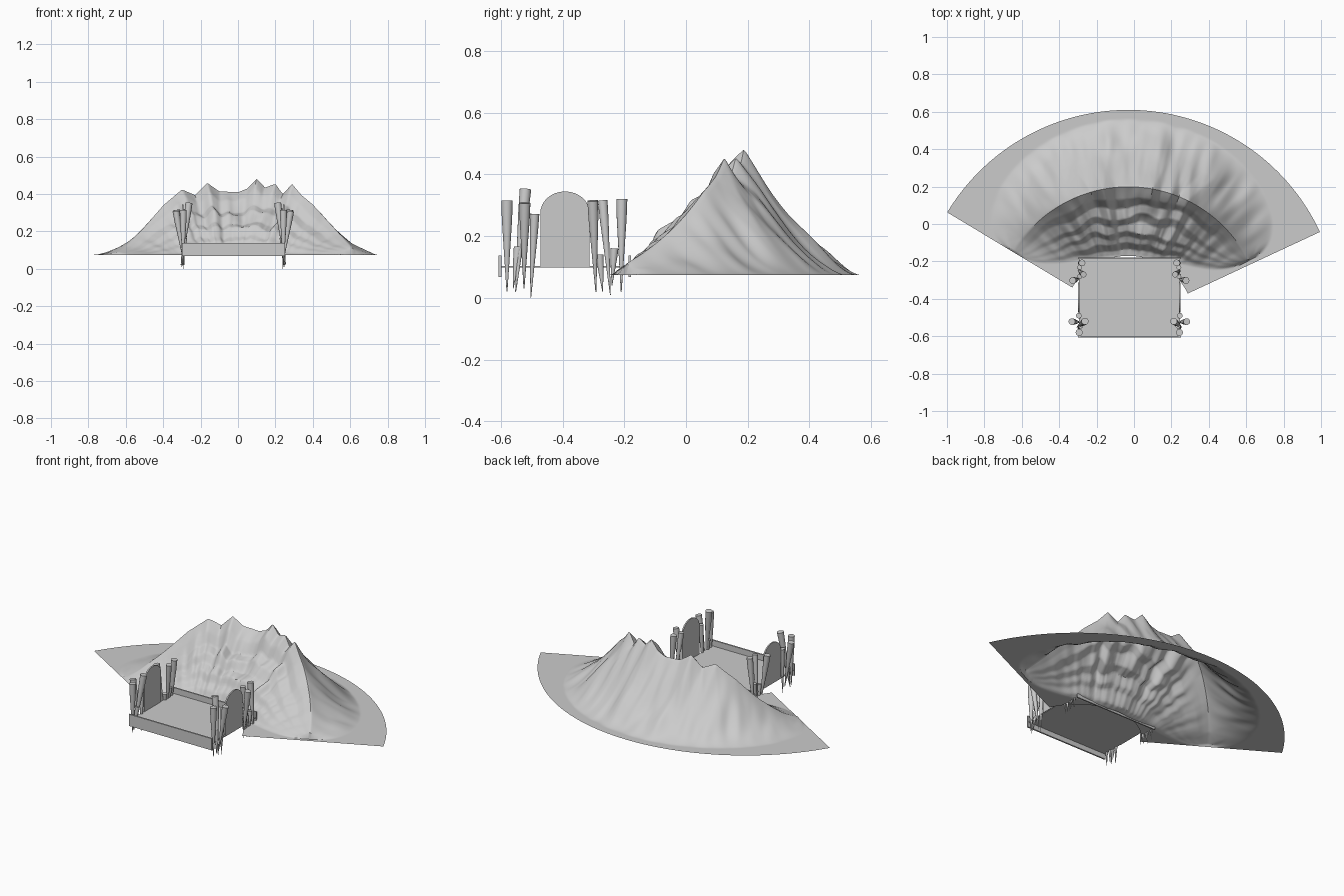
import bpy, bmesh, math
from mathutils import Vector, noise

if "Cube" in bpy.data.objects:
    bpy.data.objects.remove(bpy.data.objects["Cube"])

CX, CY, BASE = -0.03, -0.52, 0.075      # fan centre and ground level
R_IN, R_RIDGE, R_OUT = 0.35, 0.72, 1.13
MID = -0.025                            # mirror plane of the platform


def lerp_table(table, x):
    if x <= table[0][0]:
        return table[0][1]
    for (x0, y0), (x1, y1) in zip(table, table[1:]):
        if x <= x1:
            return y0 + (y1 - y0) * (x - x0) / (x1 - x0)
    return table[-1][1]


def make_object(name, bm, smooth=False):
    bmesh.ops.recalc_face_normals(bm, faces=bm.faces)
    me = bpy.data.meshes.new(name)
    bm.to_mesh(me)
    bm.free()
    ob = bpy.data.objects.new(name, me)
    bpy.context.collection.objects.link(ob)
    if smooth:
        bpy.ops.object.select_all(action='DESELECT')
        ob.select_set(True)
        bpy.context.view_layer.objects.active = ob
        bpy.ops.object.shade_smooth_by_angle(angle=math.radians(40))
    return ob


# Mountain: crest heights along x, and ledged front slope (0 foot, 1 crest)
CREST = [(-.66, .075), (-.6, .12), (-.5, .225), (-.4, .34), (-.3, .425), (-.23, .395),
         (-.165, .46), (-.1, .415), (0, .41), (.05, .43), (.1, .482), (.145, .435),
         (.2, .455), (.24, .4), (.29, .455), (.34, .395), (.4, .345), (.5, .235),
         (.6, .125), (.64, .075)]
FRONT = [(0, 0), (.08, .03), (.17, .21), (.28, .27), (.36, .41), (.5, .45),
         (.59, .61), (.75, .66), (.86, .86), (1, 1)]


def height(th, r):
    u = (math.degrees(th) - 88) / 61
    if abs(u) >= 1:
        return BASE
    g = (1 - u * u) ** 0.35
    n = noise.noise(Vector((th * 5, r * 7, 1.3)))
    n2 = noise.noise(Vector((th * 14, r * 5, 4.1)))
    if r >= R_RIDGE:
        t = (r - R_RIDGE) / (0.36 * g)
        if t >= 1:
            return BASE
        # peaks blur out down the outer slope
        spread = 0.05 * min(1, t * 2)
        x = CX + R_RIDGE * math.cos(th)
        h = sum(lerp_table(CREST, x + d * spread) for d in (-1, 0, 1)) / 3 - BASE
        bump = 4 * t * (1 - t) * (0.02 * n + 0.03 * n2) * h / 0.36
        return BASE + max(0, h * (1 - t) ** 1.35 + bump)
    s = 1 - (R_RIDGE - r) / (0.37 * g)
    if s <= 0:
        return BASE
    x = CX + R_RIDGE * math.cos(th)
    spread = 0.04 * (1 - s)
    h = sum(lerp_table(CREST, x + d * spread) for d in (-1, 0, 1)) / 3 - BASE
    w = 4 * s * (1 - s)
    f = lerp_table(FRONT, min(1, max(0, s + 0.12 * w * n)))
    k = 1 - 0.6 * abs(u)                  # ledges fade to the sides
    f = k * f + (1 - k) * s
    return BASE + max(0, h * f + 0.025 * w * n2 * h / 0.36)


# Fan shaped ground sheet carrying the mountain
NT, NR = 220, 110
bm = bmesh.new()
rows = []
for i in range(NT + 1):
    th = math.radians(25 + (149 - 25) * i / NT)
    row = []
    for j in range(NR + 1):
        r = R_IN + (R_OUT - R_IN) * j / NR
        row.append(bm.verts.new((CX + r * math.cos(th), CY + r * math.sin(th), height(th, r))))
    rows.append(row)
for a, b in zip(rows, rows[1:]):
    for j in range(NR):
        bm.faces.new((a[j], a[j + 1], b[j + 1], b[j]))
make_object("mountain_ground", bm, True)


def box(name, lo, hi):
    bm = bmesh.new()
    bmesh.ops.create_cube(bm, size=1)
    for v in bm.verts:
        v.co = Vector([(a + b) / 2 + c * (b - a) for a, b, c in zip(lo, hi, v.co)])
    return make_object(name, bm)


# Platform floor with front and back boards
box("floor", (-.295, -.6, .098), (.245, -.18, .103))
box("front_board", (-.3, -.607, .068), (.25, -.598, .138))
box("back_board", (-.3, -.186, .068), (.25, -.178, .138))


# Arched side panels
def arch(name, x):
    bm = bmesh.new()
    y0, y1, spring, top = -.472, -.312, .275, .345
    pts = [(y0, .1), (y1, .1)]
    for i in range(17):
        a = math.pi * i / 16
        pts.append(((y0 + y1) / 2 + (y1 - y0) / 2 * math.cos(a),
                    spring + (top - spring) * math.sin(a)))
    face = bm.faces.new([bm.verts.new((x - .004, y, z)) for y, z in pts])
    out = bmesh.ops.extrude_face_region(bm, geom=[face])
    bmesh.ops.translate(bm, vec=(.008, 0, 0),
                        verts=[v for v in out["geom"] if isinstance(v, bmesh.types.BMVert)])
    make_object(name, bm)


arch("left_arch_panel", -.295)
arch("right_arch_panel", 2 * MID + .295)


# Sharpened stakes: (top, tip, top radius), mirrored to both sides
STAKES = [
    ((-.293, -.58, .315), (-.293, -.58, .02), .019),
    ((-.262, -.52, .352), (-.305, -.552, .02), .019),
    ((-.332, -.522, .308), (-.288, -.525, .03), .018),
    ((-.295, -.49, .272), (-.29, -.503, 0), .015),
    ((-.285, -.545, .165), (-.3, -.56, .03), .013),
    ((-.328, -.302, .315), (-.288, -.292, .02), .018),
    ((-.27, -.27, .315), (-.3, -.245, .01), .016),
    ((-.29, -.28, .14), (-.295, -.27, .02), .013),
    ((-.29, -.232, .16), (-.295, -.24, .04), .013),
    ((-.278, -.208, .32), (-.3, -.21, .02), .018),
]


def stake(name, top, tip, rad):
    top, tip = Vector(top), Vector(tip)
    axis = top - tip
    q = axis.to_track_quat('Z', 'Y')
    bm = bmesh.new()
    rings = []
    for f, k in ((0, .08), (.4, .5), (.8, .9), (1, 1)):
        rings.append([bm.verts.new(tip + axis * f + q @ Vector(
            (rad * k * math.cos(a * math.tau / 14), rad * k * math.sin(a * math.tau / 14), 0)))
            for a in range(14)])
    for a, b in zip(rings, rings[1:]):
        for i in range(14):
            bm.faces.new((a[i], a[(i + 1) % 14], b[(i + 1) % 14], b[i]))
    bm.faces.new(rings[0])
    bm.faces.new(rings[-1])
    make_object(name, bm, True)


for i, (top, tip, rad) in enumerate(STAKES):
    stake(f"left_stake_{i}", top, tip, rad)
    stake(f"right_stake_{i}", (2 * MID - top[0], *top[1:]), (2 * MID - tip[0], *tip[1:]), rad)
